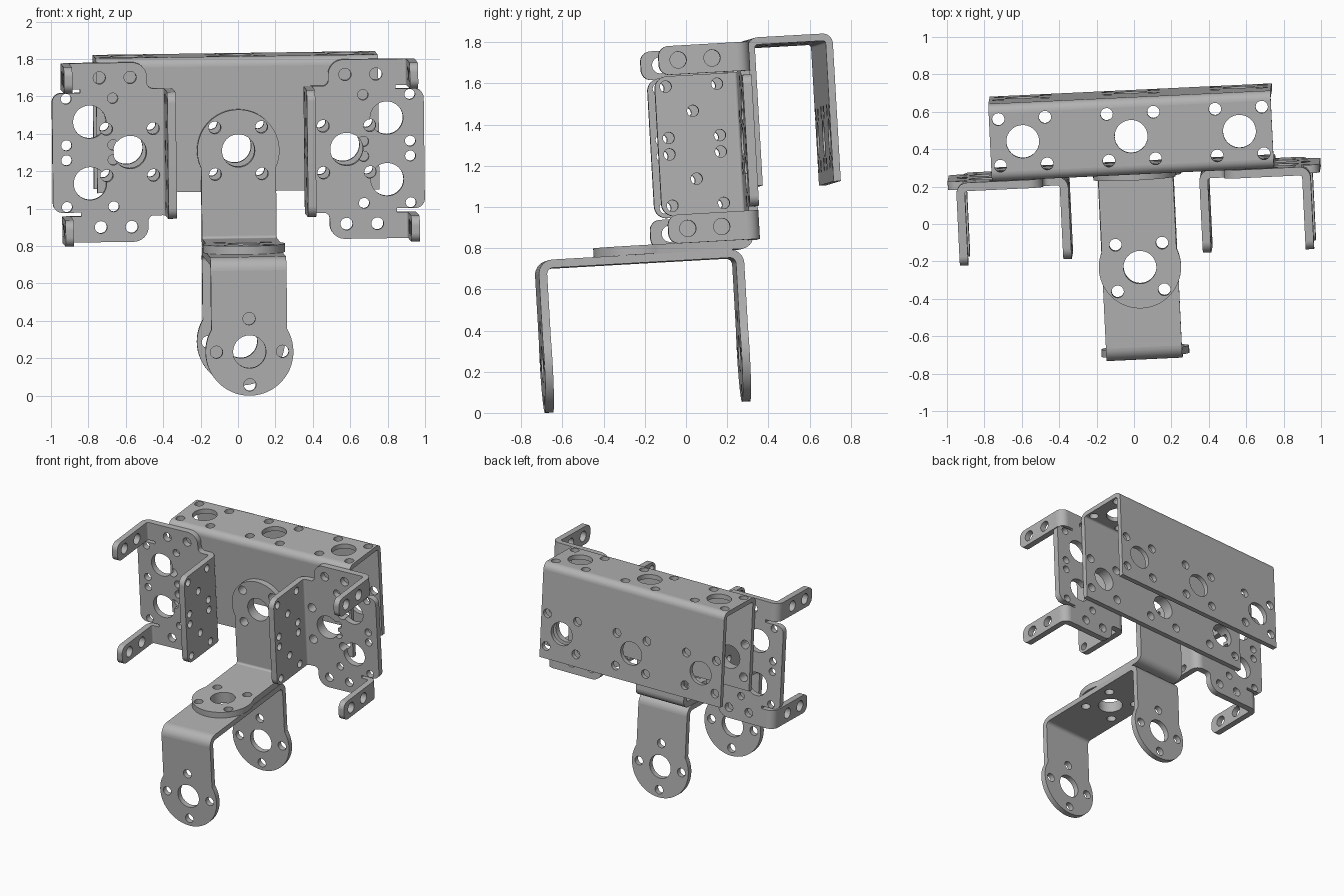
import bpy, bmesh, math
from mathutils import Matrix, Vector

if "Cube" in bpy.data.objects:
    bpy.data.objects.remove(bpy.data.objects["Cube"])

metal = bpy.data.materials.new("grey_metal")
metal.use_nodes = True
GREY = (0.45, 0.45, 0.45, 1)
metal.diffuse_color = GREY
metal.node_tree.nodes["Principled BSDF"].inputs["Base Color"].default_value = GREY

# The whole assembly sits slightly turned
WORLD = (Matrix.Translation((0, 0.29, 1.312))
         @ Matrix.Rotation(math.radians(2.7), 4, 'Z')
         @ Matrix.Rotation(math.radians(-0.8), 4, 'Y')
         @ Matrix.Rotation(math.radians(3.25), 4, 'X'))
AXES = {"x": (1, 0, 0), "y": (0, 1, 0), "z": (0, 0, 1)}
BIG, SMALL, PIN, D = 0.088, 0.033, 0.028, 0.125


def rounded(corners):
    """Outline from (a, b, radius) corners."""
    out, n = [], len(corners)
    for i, (a, b, r) in enumerate(corners):
        p = Vector((a, b))
        if r == 0:
            out.append(p)
            continue
        to_prev = (Vector(corners[i - 1][:2]) - p).normalized()
        to_next = (Vector(corners[(i + 1) % n][:2]) - p).normalized()
        half = to_prev.angle(to_next) / 2
        c = p + (to_prev + to_next).normalized() * r / math.sin(half)
        start = p + to_prev * r / math.tan(half) - c
        end = p + to_next * r / math.tan(half) - c
        out += [c + start.lerp(end, k / 8).normalized() * r for k in range(9)]
    return out


def rect(a0, a1, b0, b1):
    return rounded([(a0, b0, 0), (a1, b0, 0), (a1, b1, 0), (a0, b1, 0)])


def tongue(start, centre, w, r):
    """Strip of half width w ending in a round pad of radius r."""
    s = 1 if centre > start else -1
    a0 = math.acos(w / r)
    angles = [-a0 + (math.pi + 2 * a0) * k / 40 for k in range(41)]
    return ([Vector((-w, start)), Vector((w, start))]
            + [Vector((r * math.cos(t), centre + s * r * math.sin(t))) for t in angles])


def diagonal(a, b, r=SMALL):
    return [(a + i * D, b + j * D, r) for i in (-1, 1) for j in (-1, 1)]


def hub(a, b):
    return [(a, b, BIG)] + diagonal(a, b)


def temp_object(bm):
    me = bpy.data.meshes.new("temp")
    bmesh.ops.recalc_face_normals(bm, faces=bm.faces)
    bm.to_mesh(me)
    bm.free()
    ob = bpy.data.objects.new("temp", me)
    bpy.context.collection.objects.link(ob)
    return ob


def plate(outline, holes, axes, w0, w1):
    """Flat sheet with drilled holes; axes maps (a, b, depth) to space."""
    bm = bmesh.new()
    face = bm.faces.new([bm.verts.new((p.x, p.y, w0)) for p in outline])
    ext = bmesh.ops.extrude_face_region(bm, geom=[face])["geom"]
    bmesh.ops.translate(bm, vec=(0, 0, w1 - w0),
                        verts=[g for g in ext if isinstance(g, bmesh.types.BMVert)])
    body = temp_object(bm)
    if holes:
        bm = bmesh.new()
        for a, b, r in holes:
            bmesh.ops.create_cone(bm, cap_ends=True, segments=40 if r > 0.05 else 20,
                                  radius1=r, radius2=r, depth=(w1 - w0) * 3,
                                  matrix=Matrix.Translation((a, b, (w0 + w1) / 2)))
        cutter = temp_object(bm)
        cutter.hide_render = True
        mod = body.modifiers.new("holes", 'BOOLEAN')
        mod.object, mod.operation = cutter, 'DIFFERENCE'
        mod.solver, mod.use_self = 'EXACT', True
    dg = bpy.context.evaluated_depsgraph_get()
    mesh = bpy.data.meshes.new_from_object(body.evaluated_get(dg))
    if holes:
        bpy.data.objects.remove(cutter)
    bpy.data.objects.remove(body)
    mesh.transform(Matrix([AXES[c] for c in axes]).transposed().to_4x4())
    return mesh


def bend(a, b, t, r, start, axes, w0, w1):
    """Quarter-round fold centred at (a, b)."""
    arc = [math.radians(start + 90 * k / 8) for k in range(9)]
    ring = [(r, q) for q in arc] + [(r - t, q) for q in reversed(arc)]
    return plate([Vector((a + d * math.cos(q), b + d * math.sin(q))) for d, q in ring],
                 [], axes, w0, w1)


def part(name, pieces, local=Matrix()):
    bm = bmesh.new()
    for mesh in pieces:
        bm.from_mesh(mesh)
    bm.transform(local)
    bmesh.ops.recalc_face_normals(bm, faces=bm.faces)
    me = bpy.data.meshes.new(name)
    bm.to_mesh(me)
    bm.free()
    me.materials.clear()
    me.materials.append(metal)
    ob = bpy.data.objects.new(name, me)
    bpy.context.collection.objects.link(ob)
    ob.matrix_world = WORLD
    bpy.ops.object.select_all(action='DESELECT')
    ob.select_set(True)
    bpy.context.view_layer.objects.active = ob
    bpy.ops.object.shade_smooth_by_angle(angle=math.radians(30))


# Channel beam, open at the bottom
L, T, DEPTH, TOP, LOW = 0.755, 0.035, 0.415, 0.5, -0.22
stations = (-0.58, 0, 0.58)
side_holes = [h for x in stations for h in hub(x, 0)]
top_holes = [h for x in stations for h in hub(x, DEPTH / 2)]
part("channel_beam", [
    plate(rect(-L, L, LOW, TOP - 0.05), side_holes, "xzy", 0, T),
    plate(rect(-L, L, LOW, TOP - 0.05), side_holes, "xzy", DEPTH - T, DEPTH),
    plate(rect(-L, L, 0.05, DEPTH - 0.05), top_holes, "xyz", TOP - T, TOP),
    bend(0.05, TOP - 0.05, T, 0.05, 90, "yzx", -L, L),
    bend(DEPTH - 0.05, TOP - 0.05, T, 0.05, 0, "yzx", -L, L)])

# Angle bracket hanging from the beam
T, FLOOR, PIVOT = 0.045, -0.515, -0.55
part("angle_bracket", [
    plate(tongue(FLOOR + 0.06, 0, 0.2, 0.22), hub(0, 0), "xzy", -T, 0),
    plate(tongue(-0.06, PIVOT, 0.2, 0.22), hub(0, PIVOT), "xyz", FLOOR, FLOOR + T),
    bend(-0.06, FLOOR + 0.06, T, 0.06, -90, "yzx", -0.2, 0.2)])

# Long fork with two round-ended legs
T, R, FOOT = 0.04, 0.07, -1.02
FRONT, BACK = PIVOT - 0.5, PIVOT + 0.5
foot_holes = [(0, FOOT, BIG)] + [
    (0.177 * i, FOOT + 0.177 * j, SMALL) for i, j in ((1, 0), (-1, 0), (0, 1), (0, -1))]
leg = tongue(FLOOR - R, FOOT, 0.203, 0.235)
part("leg_fork", [
    plate(rect(-0.203, 0.203, FRONT + R, BACK - R), hub(0, PIVOT), "xyz", FLOOR - T, FLOOR),
    plate(leg, foot_holes, "xzy", FRONT, FRONT + T),
    plate(leg, foot_holes, "xzy", BACK - T, BACK),
    bend(FRONT + R, FLOOR - R, T, R, 90, "yzx", -0.203, 0.203),
    bend(BACK - R, FLOOR - R, T, R, 0, "yzx", -0.203, 0.203)])

# Motor brackets: back plate, inner flange and two outer ears, mirrored
T, R, IN, OUT, TIP = 0.045, 0.06, -0.229, 0.368, -0.445
half = [(IN + R, 0.34, 0), (-0.095, 0.34, 0.03), (-0.095, 0.48, 0.08),
        (OUT - R, 0.48, 0), (OUT - R, 0.34, 0), (0.265, 0.34, 0),
        (0.265, 0.32, 0), (0.415, 0.32, 0.05)]
outline = rounded(half + [(a, -b, r) for a, b, r in reversed(half)])
holes = hub(0, 0)
flange_holes = []
for s in (-1, 1):
    holes += [(0.215, s * 0.165, BIG)] + diagonal(0.215, s * 0.165, PIN)
    holes += [(a, s * 0.4, SMALL) for a in (-0.005, 0.16)]
    flange_holes += [(-0.267, s * 0.165, PIN)] + diagonal(-0.267, s * 0.165, PIN)
flange = rounded([(-R, -0.34, 0), (-R, 0.34, 0), (TIP, 0.34, 0.06), (TIP, -0.34, 0.06)])

for side, s in (("left", 1), ("right", -1)):
    pieces = [plate(outline, holes, "xzy", -T, 0),
              plate(flange, flange_holes, "yzx", IN, IN + T),
              bend(IN + R, -R, T, R, 90, "xyz", -0.34, 0.34)]
    for z in (-0.41, 0.41):
        lo, hi = z - 0.07, z + 0.07
        ear = rounded([(-R, lo, 0), (-R, hi, 0), (TIP, hi, 0.05), (TIP, lo, 0.05)])
        pieces += [plate(ear, [(-0.35, z, 0.04), (-0.185, z, 0.04)], "yzx", OUT - T, OUT),
                   bend(OUT - R, -R, T, R, 0, "xyz", lo, hi)]
    part(side + "_motor_bracket", pieces,
         Matrix.Translation((s * 0.58, 0, 0)) @ Matrix.Diagonal((s, 1, 1, 1)))
